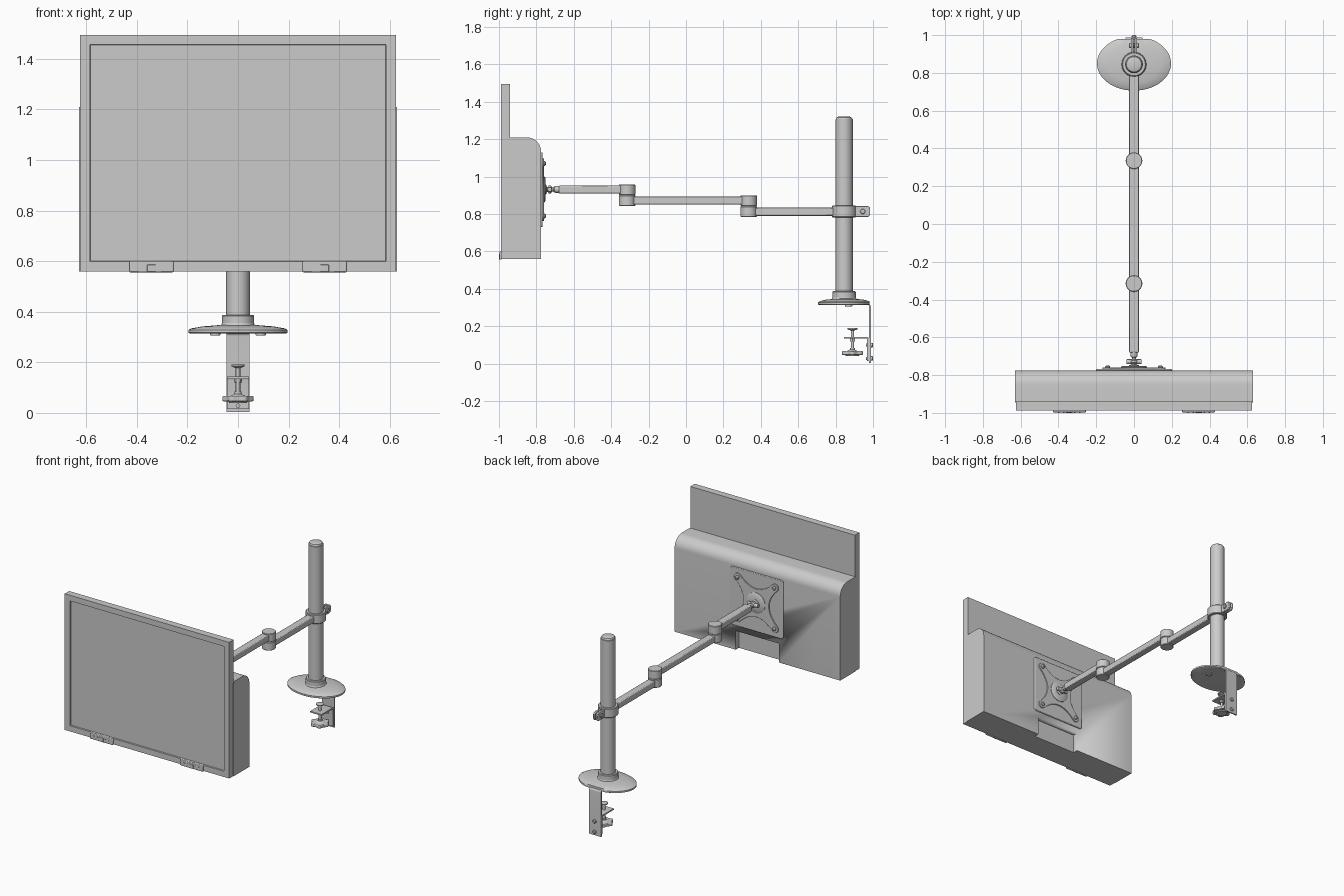
import bpy, bmesh, math
from math import sin, cos, pi, radians
from mathutils import Vector, Matrix

if "Cube" in bpy.data.objects:
    bpy.data.objects.remove(bpy.data.objects["Cube"])


def finish(name, bm, bevel=0.0, seg=2):
    bmesh.ops.recalc_face_normals(bm, faces=bm.faces)
    me = bpy.data.meshes.new(name)
    bm.to_mesh(me)
    bm.free()
    me.shade_smooth()
    me.set_sharp_from_angle(angle=radians(32))
    ob = bpy.data.objects.new(name, me)
    bpy.context.collection.objects.link(ob)
    if bevel:
        m = ob.modifiers.new("bevel", 'BEVEL')
        m.width, m.segments, m.limit_method = bevel, seg, 'ANGLE'
    return ob


def box(name, x, y, z, bevel=0.0):
    bm = bmesh.new()
    bmesh.ops.create_cube(bm, size=1)
    for v in bm.verts:
        v.co = [a[0] + (c + .5) * (a[1] - a[0]) for a, c in zip((x, y, z), v.co)]
    return finish(name, bm, bevel)


def prism(name, pts, d0, d1, axis, bevel=0.0):
    """Extrude a 2D outline along axis x (pts=yz), y (pts=xz) or z (pts=xy)."""
    place = {'x': lambda a, b, d: (d, a, b), 'y': lambda a, b, d: (a, d, b),
             'z': lambda a, b, d: (a, b, d)}[axis]
    bm = bmesh.new()
    lo, hi = [[bm.verts.new(place(a, b, d)) for a, b in pts] for d in (d0, d1)]
    bm.faces.new(lo)
    bm.faces.new(hi)
    for i in range(len(pts)):
        j = (i + 1) % len(pts)
        bm.faces.new((lo[i], lo[j], hi[j], hi[i]))
    return finish(name, bm, bevel)


def lathe(name, prof, at=(0, 0, 0), axis='z', n=40, sy=1.0, ymax=None):
    """Spin (radius, height) points, capped at both ends."""
    rot = Matrix.Rotation(radians(-90), 4, 'X') if axis == 'y' else \
        Matrix.Rotation(radians(90), 4, 'Y') if axis == 'x' else Matrix()
    bm = bmesh.new()
    rings = []
    for r, h in prof:
        ring = []
        for i in range(n):
            t = 2 * pi * i / n
            p = rot @ Vector((r * cos(t), r * sin(t) * sy, h)) + Vector(at)
            if ymax is not None:
                p.y = min(p.y, ymax)
            ring.append(bm.verts.new(p))
        rings.append(ring)
    for a, b in zip(rings, rings[1:]):
        for i in range(n):
            j = (i + 1) % n
            bm.faces.new((a[i], a[j], b[j], b[i]))
    bm.faces.new(rings[0])
    bm.faces.new(rings[-1])
    return finish(name, bm)


def arc(cx, cy, r, a0, a1, n=8):
    return [(cx + r * cos(radians(a0 + (a1 - a0) * i / n)),
             cy + r * sin(radians(a0 + (a1 - a0) * i / n))) for i in range(n + 1)]


# Screen panel with a recessed display
bm = bmesh.new()
bmesh.ops.create_cube(bm, size=1, matrix=Matrix.Translation((0, -.964, 1.0275))
                      @ Matrix.Diagonal((1.25, .048, .935, 1)))
front = min(bm.faces, key=lambda f: f.calc_center_median().y)
bmesh.ops.inset_individual(bm, faces=[front], thickness=.055)
bmesh.ops.inset_individual(bm, faces=[front], thickness=.003)
bmesh.ops.translate(bm, verts=front.verts, vec=(0, .008, 0))
finish("screen_panel", bm)

# Deep rear housing, with cable notch cut out of the bottom
housing = prism("rear_housing", [(-.984, .56), (-.775, .56)] + arc(-.85, 1.135, .075, 0, 90, 10)
                + [(-.942, 1.21), (-.942, 1.2), (-.984, 1.2)], -.629, .629, 'x')
for v in housing.data.vertices:      # keep the housing behind the front frame
    if v.co.y < -.945:
        v.co.y = -.945
cutter = box("notch_cutter", (-.165, .165), (-.81, -.7), (.5, .69))
cutter.hide_render = True
m = housing.modifiers.new("notch", 'BOOLEAN')
m.object, m.operation, m.solver = cutter, 'DIFFERENCE', 'EXACT'
bpy.context.view_layer.objects.active = housing
bpy.ops.object.modifier_apply(modifier="notch")
bpy.data.objects.remove(cutter)

# Control strips under the screen
for s in (-1, 1):
    cx = s * .3425
    box("control_strip", (cx - .0875, cx + .0875), (-.997, -.985), (.556, .6), .004)
    box("control_button", (cx - .017, cx + .017), (-1, -.99), (.558, .586), .002)
    for dx in (-.055, -.03, .03, .055):
        lathe("small_button", [(.004, 0), (.004, .006)], (cx + dx, -1, .581), 'y', 12)

# Mounting plate, four-armed bracket and its screws
Z = .93
corners = [(.185, .185, 0), (-.185, .185, 90), (-.185, -.185, 180), (.185, -.185, 270)]
prism("mount_plate", [p for x, z, a in corners for p in arc(x, Z + z, .015, a, a + 90, 4)],
      -.78, -.767, 'y', .003)
star = []
tips = [arc(.2 * cos(radians(a)), Z + .2 * sin(radians(a)), .026, a - 80, a + 80, 8)
        for a in (45, 135, 225, 315)]
for k in range(4):
    p, q = Vector(tips[k][-1]), Vector(tips[(k + 1) % 4][0])
    c = Vector((.03 * cos(radians(90 + 90 * k)), Z + .03 * sin(radians(90 + 90 * k))))
    star += tips[k]
    star += [tuple(p * (1 - t) ** 2 + c * 2 * t * (1 - t) + q * t * t)
             for t in [i / 9 for i in range(1, 9)]]
prism("mount_bracket", star, -.77, -.76, 'y', .002)
for x in (-.14, .14):
    for z in (-.14, .14):
        lathe("mount_screw", [(.013, 0), (.013, .008), (.007, .014)],
              (x, -.762, Z + z), 'y', 16)

# Tilt head: disc, ball socket, and stem to the arm
lathe("tilt_head", [(.07, -.77), (.07, -.757), (.062, -.752), (.026, -.751), (.026, -.748),
                    (.014, -.744), (.014, -.738), (.021, -.734), (.021, -.722), (.012, -.717),
                    (.011, -.709), (.017, -.703), (.019, -.692), (.019, -.67)],
      (0, 0, .932), 'y', 24)
lathe("tilt_pin", [(.011, -.04), (.013, -.037), (.013, .037), (.011, .04)],
      (0, -.729, .932), 'x', 16)

# Three arm links, stepping up towards the screen
for y0, y1, z0 in ((.335, .81, .791), (-.315, .335, .85), (-.68, -.315, .909)):
    box("arm_link", (-.0255, .0255), (y0, y1), (z0, z0 + .043), .005)

# Elbow joints, each of two stacked drums
for y, z in ((.335, .785), (-.315, .844)):
    for h in (0, .0585):
        lathe("elbow_drum", [(.041, z + h), (.044, z + h + .003), (.044, z + h + .054),
                             (.041, z + h + .057)], (0, y, 0))
    lathe("elbow_pin", [(.036, z + .04), (.036, z + .08)], (0, y, 0))

# Pole with cap and base collar
PY = .845
lathe("pole", [(.047, .32), (.047, 1.305), (.044, 1.307), (.044, 1.31), (.04, 1.317),
               (.03, 1.321)], (0, PY, 0))
lathe("base_collar", [(.067, .335), (.065, .352), (.063, .355), (.063, .384), (.059, .388),
                      (.047, .388)], (0, PY, 0))

# Oval base, flat at the back
lathe("base", [(.19, .314), (.196, .317), (.196, .328), (.185, .334), (.14, .342),
               (.065, .348)], (0, .85, 0), n=64, sy=.735, ymax=.98)
for x in (-.09, .09):
    lathe("base_pad", [(.018, .306), (.02, .309), (.02, .318)], (x, .87, 0), n=20)

# Sliding pole clamp with rear ears and tightening pin
lathe("pole_clamp", [(.06, .782), (.064, .786), (.064, .842), (.06, .846)], (0, PY, 0))
ear = [(.895, .785)] + arc(.967, .803, .018, -90, 0, 5) + arc(.967, .825, .018, 0, 90, 5) \
    + [(.895, .843)]
for s in (-1, 1):
    prism("clamp_ear", ear, s * .003, s * .017, 'x', .003)
lathe("clamp_pin", [(.011, -.026), (.014, -.023), (.014, .023), (.011, .026)],
      (0, .945, .814), 'x', 16)

# Desk clamp: bent back plate and adjustable L bracket
prism("clamp_back_plate", [(.988, .003)] + arc(.968, .304, .02, 0, 90, 6)
      + [(.89, .324), (.89, .315)] + arc(.968, .304, .011, 90, 0, 6) + [(.979, .003)],
      -.046, .046, 'x')
prism("clamp_bracket", [(.978, .015)] + arc(.966, .132, .012, 0, 90, 4) + [(.845, .144),
      (.845, .135)] + arc(.966, .132, .003, 90, 0, 4) + [(.969, .015)], -.043, .043, 'x')
for z in (.028, .1):
    lathe("clamp_bolt", [(.009, .962), (.009, .99), (.012, .99), (.012, .996), (.008, 1)],
          (0, 0, z), 'y', 16)

# Clamp screw, pressure pad, nut and hand knob
SY = .89
lathe("clamp_screw", [(.009, .06), (.009, .188)], (0, SY, 0), n=16)
lathe("pressure_pad", [(.012, .178), (.026, .184), (.026, .19), (.022, .192)], (0, SY, 0), n=24)
lathe("clamp_nut", [(.016, .12), (.016, .136)], (0, SY, 0), n=6)
knob = []
for i in range(48):
    t = 2 * pi * i / 48
    r = .056 + .006 * cos(6 * t)
    knob.append((r * cos(t), SY + r * sin(t)))
prism("knob", knob, .046, .067, 'z', .004)
lathe("knob_hub", [(.035, .04), (.038, .047), (.03, .067), (.014, .075), (.014, .085)],
      (0, SY, 0), n=24)
